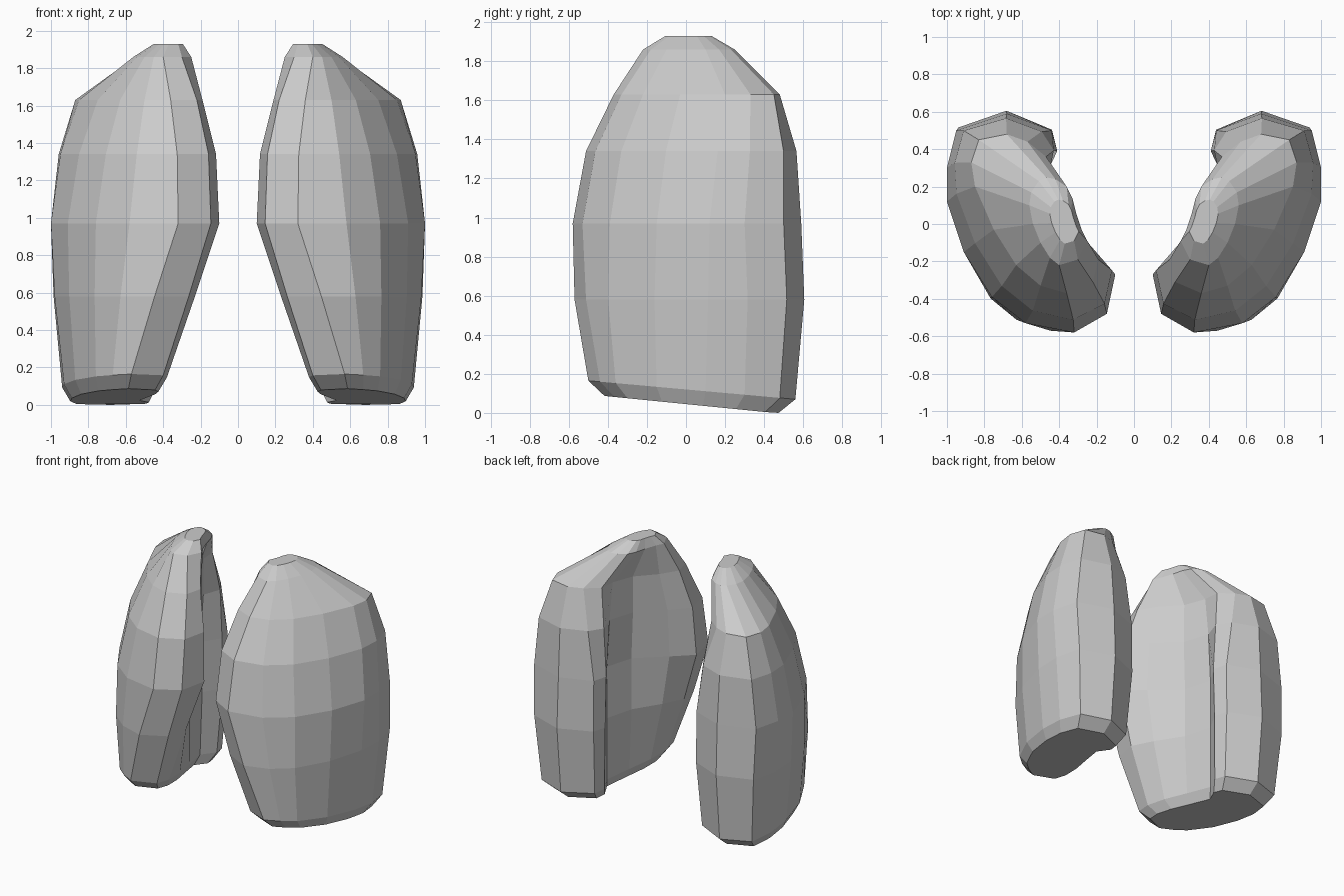
import bpy, bmesh

if "Cube" in bpy.data.objects:
    bpy.data.objects.remove(bpy.data.objects["Cube"])

# Plan outlines (x, y): front rim, outer wall, back lobe, inner hollow
BASE = [(.38, -.30), (.40, -.42), (.57, -.50), (.67, -.44), (.76, -.36), (.87, -.15), (.93, .10), (.94, .30),
        (.90, .48), (.68, .56), (.46, .46), (.44, .37), (.50, .25), (.45, .05), (.40, -.14)]
MID = [(.10, -.27), (.145, -.48), (.32, -.58), (.58, -.53), (.76, -.39), (.91, -.15), (1.0, .12), (1.0, .30),
       (.95, .50), (.68, .59), (.44, .50), (.41, .39), (.50, .25), (.44, .04), (.24, -.14)]
SHOULDER = [(.19, -.19), (.22, -.31), (.36, -.37), (.50, -.33), (.63, -.22), (.75, -.03), (.85, .20), (.87, .33),
            (.83, .45), (.68, .48), (.57, .44), (.47, .36), (.46, .24), (.40, .08), (.27, -.06)]
CROWN = [(.25, -.09), (.30, -.19), (.40, -.22), (.45, -.18), (.50, -.10), (.54, 0), (.56, .10), (.55, .17),
         (.51, .23), (.47, .25), (.42, .24), (.36, .20), (.33, .14), (.31, .06), (.28, -.03)]


def blend(a, b, t):
    return [(p[0] + (q[0] - p[0]) * t, p[1] + (q[1] - p[1]) * t) for p, q in zip(a, b)]


def scale(ring, s, cx, cy):
    return [(cx + (x - cx) * s, cy + (y - cy) * s) for x, y in ring]


def level(ring, z, slope=0):
    return [(x, y, max(0, z - slope * y)) for x, y in ring]


def build_lobe(name, side):
    rings = [
        level(scale(BASE, .84, .67, .02), .045, .10),
        level(BASE, .12, .09),
        level(scale(blend(BASE, MID, .45), 1.06, .65, .04), .58),
        level(MID, .97),
        level(scale(blend(MID, SHOULDER, .45), 1.05, .60, .04), 1.34),
        level(SHOULDER, 1.63),
        level(CROWN, 1.86),
        level(scale(CROWN, .5, .34, .01), 1.93),
    ]
    bm = bmesh.new()
    loops = [[bm.verts.new((side * x, y, z)) for x, y, z in r] for r in rings]
    n = len(BASE)
    for lo, hi in zip(loops, loops[1:]):
        for i in range(n):
            j = (i + 1) % n
            bm.faces.new((lo[i], lo[j], hi[j], hi[i]))
    # Closed underside and crown
    bm.faces.new(loops[0][::-1])
    bm.faces.new(loops[-1])
    bmesh.ops.recalc_face_normals(bm, faces=bm.faces)
    mesh = bpy.data.meshes.new(name)
    bm.to_mesh(mesh)
    bm.free()
    obj = bpy.data.objects.new(name, mesh)
    bpy.context.collection.objects.link(obj)


# Mirrored pair of lobes
for name, side in (("right_lobe", 1), ("left_lobe", -1)):
    build_lobe(name, side)
